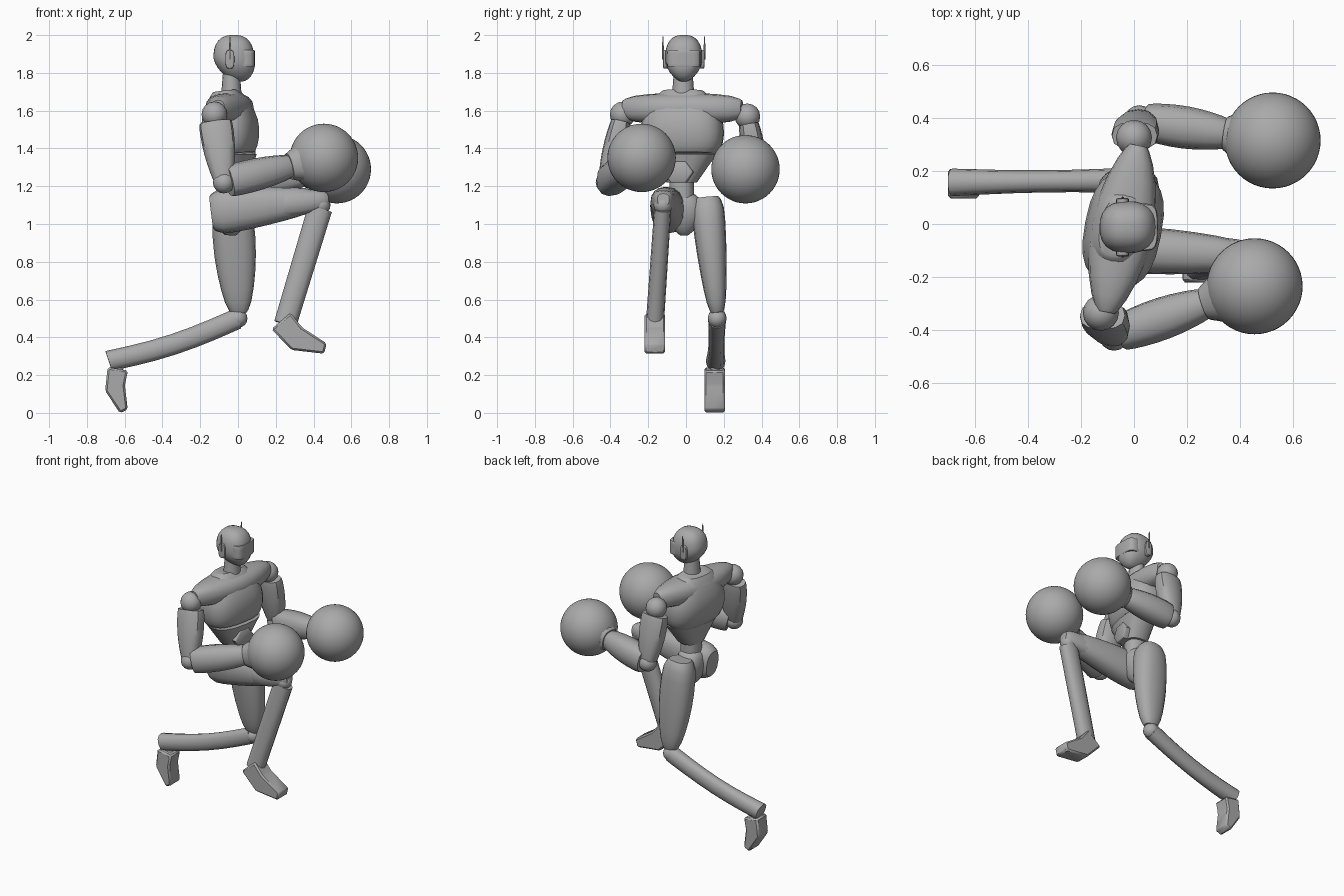
import bpy, bmesh
from math import sin, cos, pi, radians
from mathutils import Vector, Matrix

cube = bpy.data.objects.get("Cube")
if cube:
    bpy.data.objects.remove(cube)

colour = (0.4, 0.4, 0.4, 1)
grey = bpy.data.materials.new("plain_grey")
grey.use_nodes = True
grey.diffuse_color = colour
grey.node_tree.nodes["Principled BSDF"].inputs["Base Color"].default_value = colour

# The torso is turned a little about the vertical axis
TWIST = Matrix.Translation((-0.035, -0.02, 0)) @ Matrix.Rotation(radians(-11), 4, 'Z')
STRAIGHT = Matrix.Identity(4)


def finish(name, bm, matrix=STRAIGHT, angle=40):
    bmesh.ops.recalc_face_normals(bm, faces=bm.faces[:])
    bm.transform(matrix)
    mesh = bpy.data.meshes.new(name)
    bm.to_mesh(mesh)
    bm.free()
    mesh.materials.append(grey)
    obj = bpy.data.objects.new(name, mesh)
    bpy.context.collection.objects.link(obj)
    bpy.ops.object.select_all(action='DESELECT')
    obj.select_set(True)
    bpy.context.view_layer.objects.active = obj
    bpy.ops.object.shade_smooth_by_angle(angle=radians(angle))


def rounded(value, power):
    return abs(value) ** (2 / power) * (1 if value > 0 else -1)


def limb(name, start, end, start_size, end_size, bulge=(0, 0), power=2.4, sides=16,
         across=(0, 1, 0), sag=0, rounding=0.3, matrix=STRAIGHT, steps=10):
    """Tapered tube between two points; sizes are half width along across and half depth."""
    bm = bmesh.new()
    start, end = Vector(start), Vector(end)
    along = (end - start).normalized()
    u = Vector(across)
    u = (u - along * u.dot(along)).normalized()
    v = along.cross(u)
    loops = []
    for i in range(steps + 1):
        t = (1 - cos(pi * i / steps)) / 2
        swell = sin(pi * t)
        size = Vector(start_size).lerp(Vector(end_size), t) + Vector(bulge) * swell
        size *= 1 - rounding * abs(2 * t - 1) ** 10
        centre = start.lerp(end, t) - Vector((0, 0, sag)) * swell
        loop = []
        for k in range(sides):
            a = 2 * pi * k / sides
            loop.append(bm.verts.new(centre + u * rounded(cos(a), power) * size.x
                                     + v * rounded(sin(a), power) * size.y))
        loops.append(loop)
    for low, high in zip(loops, loops[1:]):
        for k in range(sides):
            j = (k + 1) % sides
            bm.faces.new((low[k], low[j], high[j], high[k]))
    bm.faces.new(loops[0])
    bm.faces.new(loops[-1])
    finish(name, bm, matrix)


def ball(name, centre, radius, segments=16):
    bm = bmesh.new()
    bmesh.ops.create_uvsphere(bm, u_segments=segments, v_segments=segments // 2, radius=radius)
    finish(name, bm, Matrix.Translation(centre), 60)


def foot(name, ankle, pitch, scale):
    """Side outline of a foot, widened and turned about the ankle."""
    outline = [(-0.05, -0.05), (0.08, -0.1), (0.23, -0.05), (0.22, 0), (0.08, 0.02), (0, 0.06)]
    half = 0.055
    bm = bmesh.new()
    face = bm.faces.new([bm.verts.new((x * scale, -half, z * scale)) for x, z in outline])
    out = bmesh.ops.extrude_face_region(bm, geom=[face])
    verts = [g for g in out["geom"] if isinstance(g, bmesh.types.BMVert)]
    bmesh.ops.translate(bm, verts=verts, vec=(0, 2 * half, 0))
    bmesh.ops.bevel(bm, geom=bm.edges[:], offset=0.01, segments=1, affect='EDGES')
    finish(name, bm, Matrix.Translation(ankle) @ Matrix.Rotation(radians(pitch), 4, 'Y'))


# Head: a boxy ball whose jaw narrows and moves forward
bm = bmesh.new()
bmesh.ops.create_uvsphere(bm, u_segments=24, v_segments=16, radius=1)
for vert in bm.verts:
    vert.co /= sum(abs(c) ** 2.5 for c in vert.co) ** 0.4
    jaw = max(0, -vert.co.z)
    vert.co.x = vert.co.x * (1 - 0.3 * jaw ** 2) + 0.3 * jaw
    vert.co.y *= 1 - 0.4 * jaw ** 2
finish("head", bm, Matrix.Translation((-0.023, -0.012, 1.877)) @ Matrix.Diagonal((0.107, 0.098, 0.124, 1)))
limb("visor", (0.04, -0.012, 1.83), (0.04, -0.012, 1.92), (0.09, 0.05), (0.09, 0.05), power=3.5, rounding=0.05)
limb("neck", (-0.035, -0.015, 1.67), (-0.035, -0.015, 1.8), (0.06, 0.055), (0.05, 0.045), power=2, rounding=0)

# Ear discs with thin aerials
for side, label in ((1, "left"), (-1, "right")):
    ear = Vector((-0.043, -0.012 + side * 0.08, 1.872))
    tip = ear + Vector((0, side * 0.03, 0))
    limb(label + "_ear", ear, tip, (0.024, 0.05), (0.024, 0.05), power=3, across=(1, 0, 0))
    limb(label + "_aerial", tip, tip + Vector((0, 0, 0.12)), (0.006, 0.006), (0.003, 0.003), sides=6)

# Torso: chest, shoulder yoke, abdomen, belt plate, waist and pelvis
limb("chest", (0.01, 0, 1.37), (-0.03, 0, 1.705), (0.2, 0.115), (0.12, 0.07), (0.055, 0.05),
     power=2.6, sides=24, rounding=0.1, matrix=TWIST)
limb("shoulder_yoke", (-0.01, -0.32, 1.61), (-0.01, 0.32, 1.61), (0.05, 0.065), (0.05, 0.065), (0.07, 0.02),
     across=(1, 0, 0), matrix=TWIST)
limb("abdomen", (0.015, 0, 1.22), (0.015, 0, 1.37), (0.08, 0.075), (0.19, 0.11), power=2.6, rounding=0, matrix=TWIST)
limb("belt_plate", (0.06, 0, 1.275), (0.12, 0, 1.275), (0.08, 0.065), (0.08, 0.065),
     power=2, sides=6, rounding=0.1, matrix=TWIST)
limb("waist", (0.01, 0, 1.1), (0.01, 0, 1.24), (0.065, 0.065), (0.065, 0.065), rounding=0, matrix=TWIST)
limb("pelvis", (-0.04, -0.01, 0.94), (-0.03, -0.01, 1.16), (0.03, 0.04), (0.07, 0.07), (0.05, 0.03))

# Arms with round gloves: shoulder, elbow and glove centres for each side
arms = {
    "right": ((-0.125, -0.335, 1.58), (-0.075, -0.42, 1.22), (0.455, -0.235, 1.35)),
    "left": ((0, 0.325, 1.57), (0.02, 0.39, 1.21), (0.523, 0.315, 1.29)),
}
for label, points in arms.items():
    shoulder, elbow, glove = map(Vector, points)
    wrist = elbow.lerp(glove, 0.65)
    ball(label + "_shoulder_joint", shoulder, 0.068)
    limb(label + "_upper_arm", shoulder.lerp(elbow, 0.12), elbow, (0.055, 0.09), (0.045, 0.05), (0.012, 0.012),
         power=2.6, sides=12, rounding=0.05)
    ball(label + "_elbow_joint", elbow, 0.058)
    limb(label + "_forearm", elbow.lerp(glove, 0.05), wrist, (0.07, 0.085), (0.06, 0.065), (0.015, 0.01),
         sides=12, rounding=0.05)
    limb(label + "_cuff", wrist, elbow.lerp(glove, 0.8), (0.065, 0.07), (0.11, 0.11), rounding=0)
    ball(label + "_glove", glove, 0.181, 48)

# Raised right leg
knee, ankle = Vector((0.44, -0.122, 1.1)), Vector((0.25, -0.165, 0.47))
limb("right_thigh", (-0.14, -0.09, 1.06), (0.42, -0.12, 1.13), (0.085, 0.125), (0.055, 0.06), (0.015, 0.01))
limb("right_knee_guard", (0.2, -0.118, 1.1), (0.48, -0.12, 1.13), (0.07, 0.07), (0.045, 0.045), (0.01, 0.01),
     power=2.8, sides=12)
ball("right_knee_joint", knee, 0.05)
limb("right_shin", knee.lerp(ankle, 0.03), ankle, (0.045, 0.065), (0.048, 0.06), power=2.3, sides=12, rounding=0)
foot("right_foot", ankle, 25, 1.1)

# Trailing left leg
knee, ankle = Vector((0, 0.165, 0.5)), Vector((-0.685, 0.157, 0.275))
limb("left_thigh", (-0.035, 0.11, 1.14), (0.005, 0.165, 0.53), (0.09, 0.1), (0.045, 0.06), (0.01, 0.03))
ball("left_knee_joint", knee, 0.05)
limb("left_shin", knee, ankle, (0.048, 0.055), (0.052, 0.055), (-0.008, 0), power=2.3, sides=12,
     sag=0.025, rounding=0)
heel = ankle + Vector((0.05, -0.005, -0.065))
ball("left_ankle_joint", heel, 0.034)
foot("left_foot", heel, 75, 0.9)
